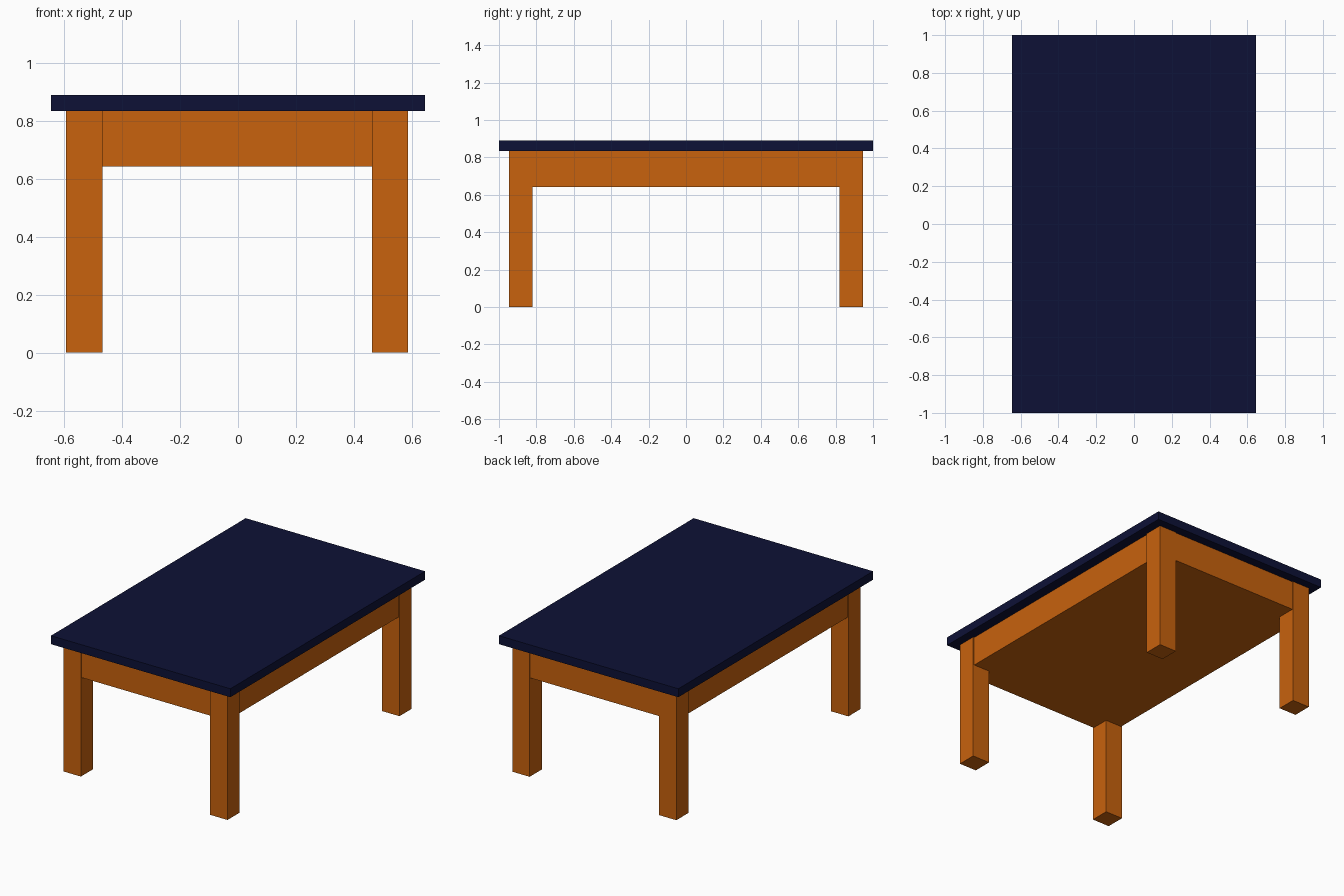
import bpy

if "Cube" in bpy.data.objects:
    bpy.data.objects.remove(bpy.data.objects["Cube"])


def material(name, color):
    m = bpy.data.materials.new(name)
    m.diffuse_color = (*color, 1.0)
    m.use_nodes = True
    m.node_tree.nodes["Principled BSDF"].inputs["Base Color"].default_value = m.diffuse_color
    return m


def box(name, x, y, z, mat):
    """Box from (min, max) ranges on each axis."""
    ranges = (x, y, z)
    bpy.ops.mesh.primitive_cube_add(size=1, location=[(a + b) / 2 for a, b in ranges])
    ob = bpy.context.object
    ob.name = name
    ob.scale = [b - a for a, b in ranges]
    bpy.ops.object.transform_apply(location=False, rotation=False, scale=True)
    ob.data.materials.append(mat)
    return ob


wood = material("orange_wood", (0.58, 0.122, 0.004))
navy = material("navy_top", (0.004, 0.0056, 0.037))

TOP_UNDER = 0.834

# Overhanging table top
box("table_top", (-0.645, 0.645), (-1.0, 1.0), (TOP_UNDER, 0.889), navy)

# Solid apron block, set back slightly from the leg faces
box("apron", (-0.586, 0.579), (-0.939, 0.941), (0.641, TOP_UNDER), wood)

# Four square legs
for side, x in (("left", (-0.593, -0.468)), ("right", (0.462, 0.587))):
    for end, y in (("front", (-0.946, -0.821)), ("back", (0.820, 0.946))):
        box(f"{end}_{side}_leg", x, y, (0.0, TOP_UNDER), wood)
